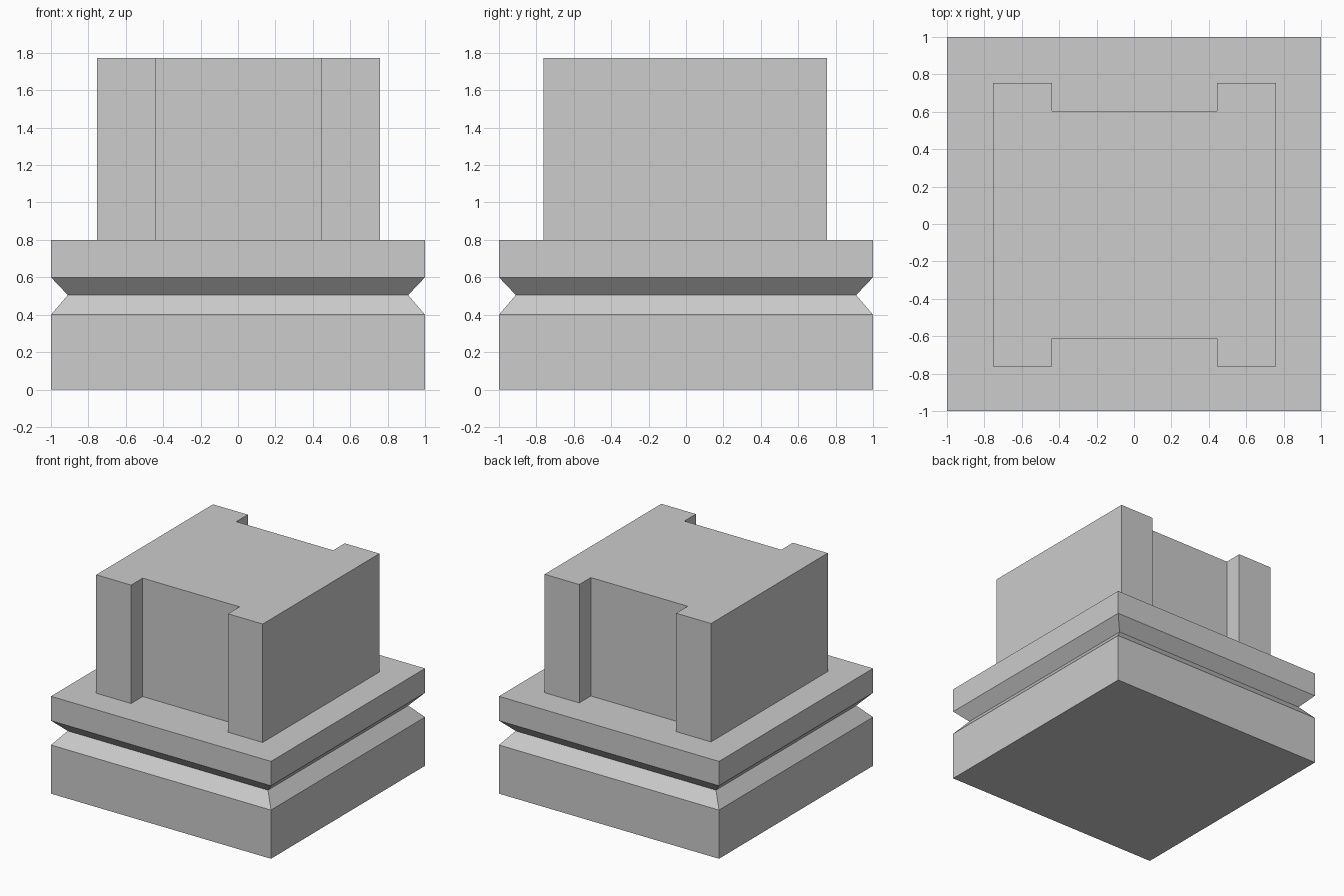
import bpy
import bmesh

if "Cube" in bpy.data.objects:
    bpy.data.objects.remove(bpy.data.objects["Cube"])

grey = bpy.data.materials.new("light grey")
grey.diffuse_color = (0.604, 0.604, 0.604, 1)
grey.use_nodes = True
grey.node_tree.nodes["Principled BSDF"].inputs["Base Color"].default_value = grey.diffuse_color


def loft(name, rings):
    """Solid from matching outlines, each given as (z, [(x, y), ...])."""
    bm = bmesh.new()
    loops = [[bm.verts.new((x, y, z)) for x, y in pts] for z, pts in rings]
    bm.faces.new(loops[0][::-1])
    bm.faces.new(loops[-1])
    n = len(loops[0])
    for low, high in zip(loops, loops[1:]):
        for i in range(n):
            j = (i + 1) % n
            bm.faces.new((low[i], low[j], high[j], high[i]))
    bmesh.ops.recalc_face_normals(bm, faces=bm.faces)
    mesh = bpy.data.meshes.new(name)
    bm.to_mesh(mesh)
    bm.free()
    mesh.materials.append(grey)
    obj = bpy.data.objects.new(name, mesh)
    bpy.context.collection.objects.link(obj)
    return obj


def square(r):
    return [(-r, -r), (r, -r), (r, r), (-r, r)]


# Square plinth with a V groove running round it
profile = [(0, 1), (0.4, 1), (0.505, 0.91), (0.6, 1), (0.8, 1)]
loft("grooved_plinth", [(z, square(r)) for z, r in profile])

# Upper block with a shallow recess in its front and back
x0, x1, nx0, nx1 = -0.755, 0.758, -0.438, 0.443
y0, y1, depth = -0.762, 0.753, 0.15
outline = [(x0, y0), (nx0, y0), (nx0, y0 + depth), (nx1, y0 + depth),
           (nx1, y0), (x1, y0), (x1, y1), (nx1, y1),
           (nx1, y1 - depth), (nx0, y1 - depth), (nx0, y1), (x0, y1)]
loft("recessed_block", [(0.8, outline), (1.773, outline)])
